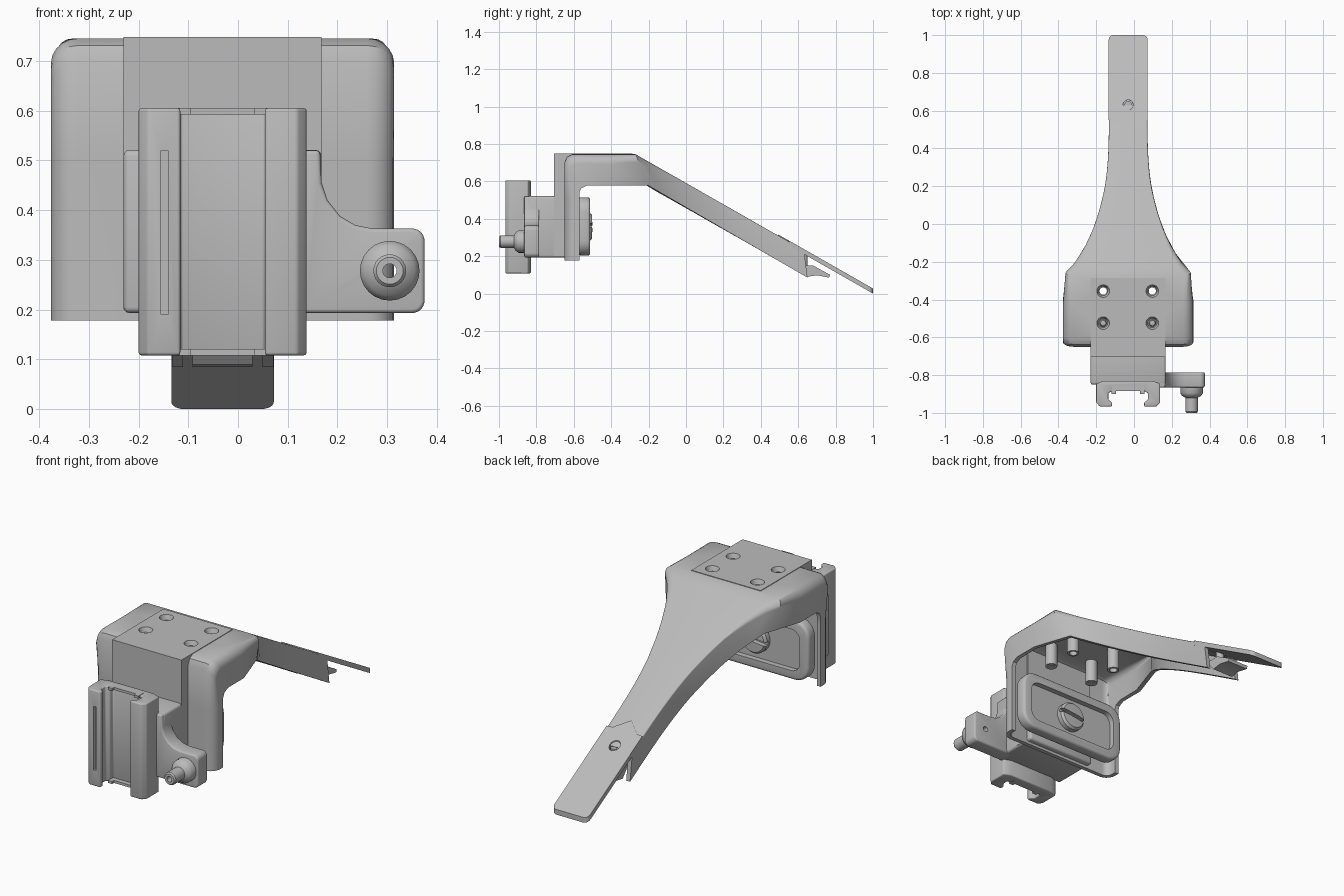
import bpy, bmesh, math
from mathutils import Vector

if "Cube" in bpy.data.objects:
    bpy.data.objects.remove(bpy.data.objects["Cube"])

grey = bpy.data.materials.new("plain_grey")
grey.diffuse_color = (0.5, 0.5, 0.5, 1)
grey.use_nodes = True
grey.node_tree.nodes["Principled BSDF"].inputs["Base Color"].default_value = grey.diffuse_color
CX = -0.031  # centre line of the bracket


def make(name, bm, bevel=0, cutters=(), solid=0, recalc=True):
    """Turn a bmesh into a finished, shaded object with modifiers baked in."""
    if recalc:
        bmesh.ops.recalc_face_normals(bm, faces=bm.faces)
    me = bpy.data.meshes.new(name)
    bm.to_mesh(me)
    bm.free()
    me.materials.append(grey)
    ob = bpy.data.objects.new(name, me)
    bpy.context.collection.objects.link(ob)
    if solid:
        m = ob.modifiers.new("solid", 'SOLIDIFY')
        m.thickness, m.offset = solid, -1
    if bevel:
        m = ob.modifiers.new("bevel", 'BEVEL')
        m.width, m.segments, m.limit_method = bevel, 3, 'ANGLE'
        m.angle_limit = math.radians(40)
    for c in cutters:
        m = ob.modifiers.new("cut", 'BOOLEAN')
        m.operation, m.object, m.solver = 'DIFFERENCE', c, 'EXACT'
    if ob.modifiers:
        dg = bpy.context.evaluated_depsgraph_get()
        new = bpy.data.meshes.new_from_object(ob.evaluated_get(dg))
        ob.modifiers.clear()
        ob.data = new
    bpy.ops.object.select_all(action='DESELECT')
    ob.select_set(True)
    bpy.context.view_layer.objects.active = ob
    bpy.ops.object.shade_smooth_by_angle(angle=math.radians(35))
    return ob


def prism(name, pts, place, h0, h1, **kw):
    """Extrude a 2D outline; place(u, v, h) maps it into space."""
    bm = bmesh.new()
    a, b = ([bm.verts.new(place(u, v, h)) for u, v in pts] for h in (h0, h1))
    bm.faces.new(a)
    bm.faces.new(b)
    n = len(pts)
    for i in range(n):
        j = (i + 1) % n
        bm.faces.new((a[i], a[j], b[j], b[i]))
    return make(name, bm, **kw)


def xz(u, v, h): return (u, h, v)
def yz(u, v, h): return (h, u, v)
def xy(u, v, h): return (u, v, h)


def box(name, x0, x1, y0, y1, z0, z1, **kw):
    return prism(name, [(x0, y0), (x1, y0), (x1, y1), (x0, y1)], xy, z0, z1, **kw)


def round_rect(x0, x1, y0, y1, r, n=6):
    out = []
    for k, (cx, cy) in enumerate([(x1 - r, y1 - r), (x0 + r, y1 - r),
                                  (x0 + r, y0 + r), (x1 - r, y0 + r)]):
        for i in range(n + 1):
            a = math.pi / 2 * (k + i / n)
            out.append((cx + r * math.cos(a), cy + r * math.sin(a)))
    return out


def lathe(name, prof, centre, axis='z', n=24, **kw):
    """Revolve a closed (radius, height) loop round a z or y axis."""
    bm = bmesh.new()
    rings = []
    for i in range(n):
        c, s = math.cos(i * math.tau / n), math.sin(i * math.tau / n)
        rings.append([bm.verts.new(
            (centre[0] + r * c, centre[1] + r * s, h) if axis == 'z' else
            (centre[0] + r * c, h, centre[1] + r * s)) for r, h in prof])
    m = len(prof)
    for i in range(n):
        p, q = rings[i], rings[(i + 1) % n]
        for j in range(m):
            k = (j + 1) % m
            if prof[j][0] or prof[k][0]:
                bm.faces.new((p[j], p[k], q[k], q[j]))
    bmesh.ops.remove_doubles(bm, verts=bm.verts, dist=1e-5)
    return make(name, bm, **kw)


def slope(y):
    return 0.745 - 0.57 * (y + 0.27)


# Screw hole cutters in the top plate
helpers = []
holes = [(x, y) for y in (-0.355, -0.525) for x in (-0.163, 0.097)]
for h in holes:
    helpers.append(lathe("hole_cutter", [(0, .77), (.042, .77), (.022, .718),
                                         (.022, .55), (0, .55)], h))
hole_cutters = list(helpers)

# Hollow shell: wide front hood flowing into a tapering arm
WIDTH = [(-.27, .345), (-.2, .278), (-.1, .218), (0, .175), (.1, .145), (.2, .122),
         (.3, .11), (.4, .104), (.5, .102)]


def half_width(y):
    for (a, wa), (b, wb) in zip(WIDTH, WIDTH[1:]):
        if y < b:
            return wa + (wb - wa) * max(0, (y - a) / (b - a))
    return .102


stations = [((-.65, .178), (-.57, .178)), ((-.65, .5), (-.57, .5)),
            ((-.65, .7), (-.57, .54)), ((-.637, .731), (-.56, .563)),
            ((-.61, .745), (-.53, .577)), ((-.42, .745), (-.4, .577))]
for i in range(19):
    t = i / 18
    y, yi = -.27 + .9 * t, -.2 + .85 * t
    stations.append(((y, slope(y)), (yi, .577 - .492 * t)))
bm = bmesh.new()
rows = []
for o, rim in stations:
    o, rim = Vector(o), Vector(rim)
    d = (rim - o).normalized()
    if o.y < .6 and o.x <= -.64:
        d = Vector((1, 0))
    r = .055 if o.x < -.3 else max(.008, .045 - .15 * (o.x + .27))
    half = []
    for a in range(0, 91, 18):
        p = o + d * r * (1 - math.sin(math.radians(a)))
        half.append((half_width(p.x) - r + r * math.cos(math.radians(a)), p))
    half.insert(0, (half_width(rim.x), rim))
    row = [(-w, p) for w, p in half] + [(w, p) for w, p in reversed(half)]
    rows.append([bm.verts.new((CX + w, p.x, p.y)) for w, p in row])
for p, q in zip(rows, rows[1:]):
    for j in range(len(p) - 1):
        bm.faces.new((p[j], p[j + 1], q[j + 1], q[j]))
bmesh.ops.recalc_face_normals(bm, faces=bm.faces)
top = max(bm.faces, key=lambda f: f.calc_area())
bm.normal_update()
if top.normal.z - top.normal.y < 0 and top.normal.z < .5:
    bmesh.ops.reverse_faces(bm, faces=bm.faces)
make("arm_shell", bm, solid=.022, cutters=hole_cutters, recalc=False)

# Mounting plate folded over the top and front of the shell
prism("mounting_plate", [(-.705, .2), (-.705, .748), (-.285, .748), (-.285, .728),
                         (-.62, .728), (-.62, .2)], yz, -.23, .168,
      cutters=hole_cutters)

# Screw posts hanging under the plate, the front pair filled
for i, h in enumerate(holes):
    lathe("screw_post", [(.019, .72), (.03, .72), (.03, .6), (.019, .6)], h)
    if i > 1:
        lathe("screw_core", [(0, .735), (.014, .73), (.0195, .715), (.0195, .598),
                             (0, .598)], h)

# Block between shell and front cradle
box("carrier_block", -.23, .168, -.85, -.6, .193, .521, bevel=.012)
box("lower_web", -.2, .14, -.66, -.55, .23, .49)

# Front cradle: C-shaped channel with hooked edges
side = [(.13, -.83), (.169, -.845), (.169, -.945), (.15, -.966), (.085, -.966),
        (.085, -.945), (.105, -.93), (.105, -.895), (.085, -.885), (.085, -.86)]
outline = [(CX + x, y) for x, y in side] + [(CX - x, y) for x, y in reversed(side)]
groove = box("groove_cutter", -.155, -.141, -1, -.93, .19, .52)
helpers.append(groove)
prism("front_cradle", outline, xy, .108, .605, bevel=.006, cutters=[groove])
for z in (.108, .592):
    box("cradle_lip", CX - .085, CX + .085, -.885, -.85, z, z + .013)
    for s in (-1, 1):
        x = CX + s * .075
        box("cradle_catch", x - .012, x + .012, -.9, -.85, z, z + .013)

# Side bracket with a curved shoulder, carrying the knob
drill = lathe("knob_cutter", [(0, -1.1), (.014, -1.1), (.014, -.7), (0, -.7)],
              (.305, .278), axis='y')
helpers.append(drill)
shoulder = [(.13, .193), (.13, .52), (.165, .52), (.168, .455), (.18, .42), (.205, .388),
            (.235, .37), (.27, .363)]
corner = [p for p in round_rect(.2, .375, .193, .363, .025) if p[0] > .3]
upper = [p for p in corner if p[1] > .28]
lower = [p for p in corner if p[1] < .28]
prism("knob_bracket", shoulder + upper[::-1] + lower[::-1], xz, -.865, -.785,
      bevel=.008, cutters=[drill])
lathe("knob", [(.014, -.8), (.014, -1), (.027, -1), (.033, -.993), (.033, -.92),
               (.05, -.91), (.06, -.895), (.06, -.85)], (.305, .278), axis='y')

# Rear pad: dished tray with a slotted fastener
tray = prism("tray_cutter", round_rect(CX - .265, CX + .265, .25, .465, .05), xz, -.54, -.4)
helpers.append(tray)
prism("rear_pad", round_rect(CX - .315, CX + .315, .203, .515, .08), xz, -.575, -.512,
      bevel=.015, cutters=[tray])
slot = prism("slot_cutter", [(CX - .1, .335), (CX + .1, .36), (CX + .1, .38),
                             (CX - .1, .355)], xz, -.525, -.4)
helpers.append(slot)
lathe("rear_fastener", [(0, -.56), (.075, -.56), (.075, -.515), (.065, -.503), (0, -.5)],
      (CX, .357), axis='y', cutters=[slot])

# Tongue plate lying on the end of the arm, with a pointed start
tip = [p for p in round_rect(CX - .103, CX + .103, .8, 1, .025) if p[1] > .9]
tongue_hole = lathe("tongue_cutter", [(0, .5), (.036, .5), (.026, .2), (.026, 0), (0, 0)],
                    (CX, .63))
helpers.append(tongue_hole)
prism("tongue_plate", tip + [(CX - .103, .55), (CX - .07, .548), (CX, .492),
                             (CX + .07, .548), (CX + .103, .55)],
      lambda u, v, h: (u, v, slope(v) + h), -.021, .006, cutters=[tongue_hole])
lathe("tongue_screw", [(0, .23), (.02, .228), (.02, .15), (0, .15)], (CX, .63))

# Small clip under the tongue
prism("tongue_clip", [(.6, .15), (.68, .15), (.77, .1), (.765, .085), (.7, .098),
                      (.65, .09)], yz, CX - .06, CX + .06)

for c in helpers:
    bpy.data.objects.remove(c)
